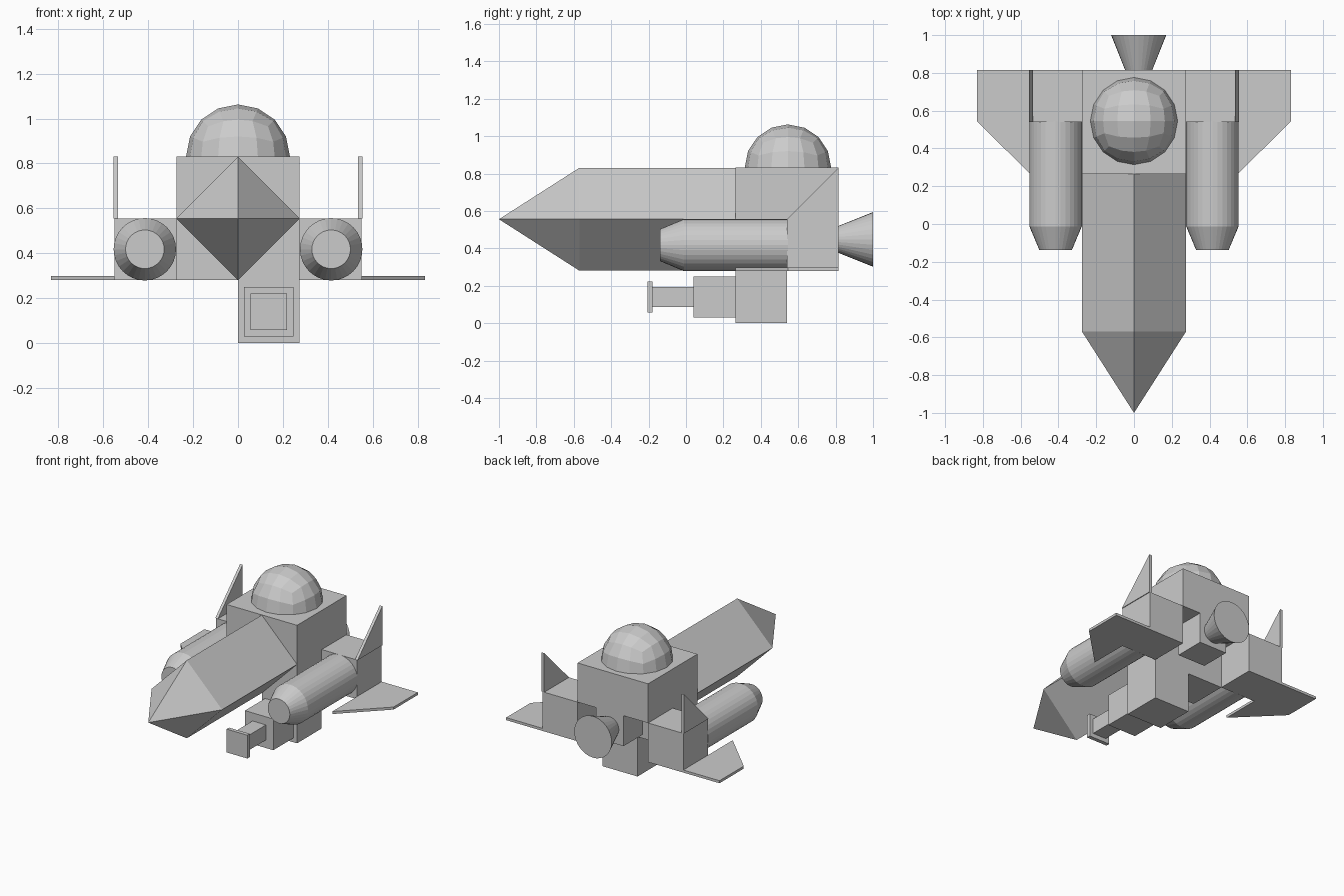
import bpy
import bmesh
import math
from mathutils import Matrix, Vector

cube = bpy.data.objects.get("Cube")
if cube:
    bpy.data.objects.remove(cube, do_unlink=True)

hull_grey = bpy.data.materials.new("hull_grey")
hull_grey.use_nodes = True
GREY = (0.6, 0.6, 0.6, 1)
hull_grey.diffuse_color = GREY
hull_grey.node_tree.nodes["Principled BSDF"].inputs["Base Color"].default_value = GREY


def finish(name, bm):
    bmesh.ops.recalc_face_normals(bm, faces=bm.faces)
    mesh = bpy.data.meshes.new(name)
    bm.to_mesh(mesh)
    bm.free()
    mesh.materials.append(hull_grey)
    obj = bpy.data.objects.new(name, mesh)
    bpy.context.collection.objects.link(obj)
    return obj


def box(name, xs, ys, zs):
    bm = bmesh.new()
    bmesh.ops.create_cube(bm, size=1)
    spans = (xs, ys, zs)
    for v in bm.verts:
        v.co = [(a + b) / 2 + c * (b - a) for c, (a, b) in zip(v.co, spans)]
    return finish(name, bm)


def lathe(name, x, z, profile, sides):
    """Revolve (radius, y) points around an axis along y."""
    bm = bmesh.new()
    rings = []
    for r, y in profile:
        if r == 0:
            rings.append([bm.verts.new((x, y, z))] * sides)
            continue
        angles = [math.tau * i / sides for i in range(sides)]
        rings.append([bm.verts.new((x + r * math.cos(a), y, z + r * math.sin(a)))
                      for a in angles])
    for lo, hi in zip(rings, rings[1:]):
        for i in range(sides):
            j = (i + 1) % sides
            bm.faces.new(dict.fromkeys((lo[i], lo[j], hi[j], hi[i])))
    for ring in (rings[0], rings[-1]):
        if ring[0] is not ring[1]:
            bm.faces.new(ring)
    return finish(name, bm)


def plate(name, outline, offset):
    """Extrude a flat outline by an offset vector."""
    bm = bmesh.new()
    face = bm.faces.new([bm.verts.new(p) for p in outline])
    ext = bmesh.ops.extrude_face_region(bm, geom=[face], use_keep_orig=True)
    moved = [g for g in ext["geom"] if isinstance(g, bmesh.types.BMVert)]
    bmesh.ops.translate(bm, verts=moved, vec=offset)
    return finish(name, bm)


U = 0.275                      # block module
FRONT, MID, BACK = 0.265, 0.54, 0.815
LOW, WAIST, TOP = 0.28, 0.556, 0.832

# Hull: overhanging upper block, shorter lower block, pointed diamond nose
box("upper_hull", (-U, U), (FRONT, BACK), (WAIST, TOP))
box("lower_hull", (-U, U), (FRONT, MID), (LOW, WAIST))
lathe("nose", 0, WAIST, [(0, -1), (U, -0.57), (U, FRONT)], 4)

# Dome: cube divided into an even sphere, lower half removed
bm = bmesh.new()
bmesh.ops.create_cube(bm, size=2)
bmesh.ops.subdivide_edges(bm, edges=bm.edges[:], cuts=3, use_grid_fill=True)
for v in bm.verts:
    v.co = Vector([math.tan(c * math.pi / 4) for c in v.co]).normalized() * 0.231
bmesh.ops.delete(bm, geom=[v for v in bm.verts if v.co.z < -0.01], context="VERTS")
bmesh.ops.transform(bm, matrix=Matrix.Translation((0, 0.545, TOP)), verts=bm.verts)
finish("dome", bm)

# Rear engine
box("engine_mount", (-0.083, 0.132), (0.6, BACK), (0.341, WAIST))
lathe("engine_nozzle", 0.025, 0.448, [(0.072, BACK), (0.146, 1)], 32)

# Side blocks, pods, wings and fins on both sides
for side, s in (("left", 1), ("right", -1)):
    box(side + "_block", sorted((s * U, s * 2 * U)), (MID, BACK), (LOW, WAIST))
    lathe(side + "_pod", s * 0.415, 0.418,
          [(0.086, -0.138), (0.139, -0.012), (0.139, 0.545)], 32)
    plate(side + "_wing",
          [(s * x, y, LOW) for x, y in
           ((0.55, FRONT), (0.832, 0.545), (0.832, BACK), (0.55, BACK))],
          (0, 0, 0.018))
    plate(side + "_fin",
          [(s * 0.555, y, z) for y, z in ((MID, WAIST), (BACK, WAIST), (BACK, TOP))],
          (-s * 0.02, 0, 0))

# Gun slung under the left half of the hull
box("gun_base", (0, U), (FRONT, MID), (0, LOW))
box("gun_body", (0.026, 0.247), (0.04, FRONT), (0.03, 0.25))
box("gun_barrel", (0.085, 0.19), (-0.18, 0.04), (0.087, 0.193))
box("gun_muzzle", (0.056, 0.218), (-0.207, -0.18), (0.058, 0.222))
